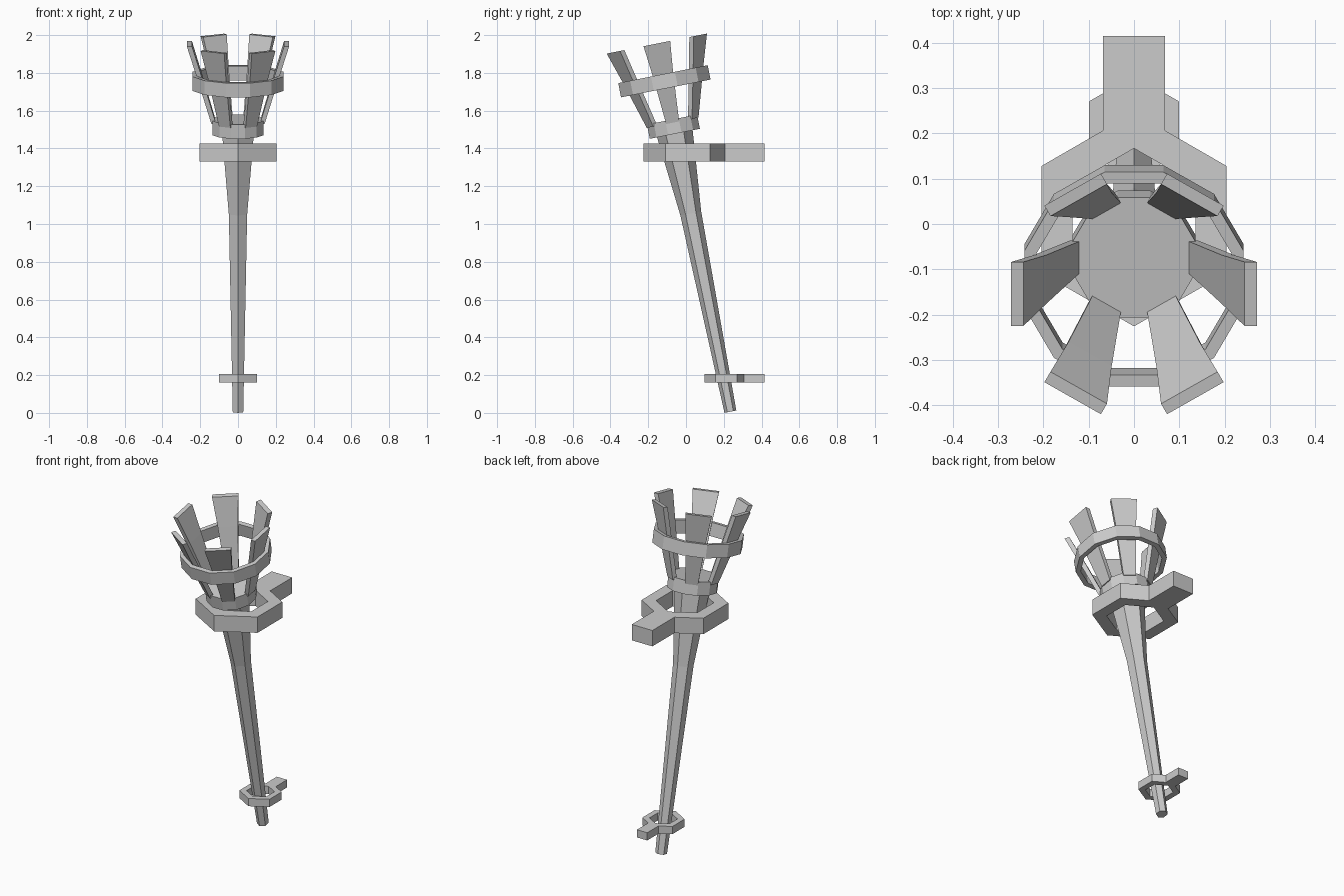
import bpy, bmesh
from math import sin, cos, pi, radians
from mathutils import Matrix

if "Cube" in bpy.data.objects:
    bpy.data.objects.remove(bpy.data.objects["Cube"])

# Leaning axis of the torch (local z runs up the handle)
TILT = Matrix.Translation((0, 0.235, 0.0065)) @ Matrix.Rotation(radians(11.3), 4, 'X')


def make(name, bm, matrix=Matrix()):
    bmesh.ops.recalc_face_normals(bm, faces=bm.faces)
    me = bpy.data.meshes.new(name)
    bm.to_mesh(me)
    bm.free()
    me.transform(matrix)
    ob = bpy.data.objects.new(name, me)
    bpy.context.collection.objects.link(ob)
    return ob


def loft(name, profile, sides, phase, matrix, closed=False):
    """Stack n-sided loops of (radius, height); closed joins last to first."""
    bm = bmesh.new()
    loops = [[bm.verts.new((r * cos(phase + 2 * pi * i / sides),
                            r * sin(phase + 2 * pi * i / sides), z))
              for i in range(sides)] for r, z in profile]
    pairs = list(zip(loops, loops[1:]))
    if closed:
        pairs.append((loops[-1], loops[0]))
    else:
        bm.faces.new(loops[0])
        bm.faces.new(loops[-1])
    for a, b in pairs:
        for i in range(sides):
            j = (i + 1) % sides
            bm.faces.new((a[i], a[j], b[j], b[i]))
    return make(name, bm, matrix)


# Tapered hexagonal handle
loft("handle", [(0.032, 0), (0.056, 1.07), (0.097, 1.51)], 6, pi / 2, TILT)

# Basket base and upper hoop, both twelve-sided
loft("basket_base", [(0.14, 1.50), (0.14, 1.577)], 12, pi / 12, TILT)
loft("basket_hoop", [(0.25, 1.745), (0.25, 1.822), (0.223, 1.822), (0.223, 1.745)],
     12, pi / 12, TILT, closed=True)

# Six bent slats: (height, inner radius, outer radius, half width)
SLAT = [(1.56, 0.116, 0.141, 0.035), (1.825, 0.194, 0.221, 0.055), (1.987, 0.244, 0.271, 0.072)]
for k in range(6):
    bm = bmesh.new()
    rows = [[bm.verts.new(p) for p in ((a, -w, z), (b, -w, z), (b, w, z), (a, w, z))]
            for z, a, b, w in SLAT]
    for lo, hi in zip(rows, rows[1:]):
        for i in range(4):
            j = (i + 1) % 4
            bm.faces.new((lo[i], lo[j], hi[j], hi[i]))
    bm.faces.new(rows[0])
    bm.faces.new(rows[-1])
    make(f"basket_slat_{k + 1}", bm, TILT @ Matrix.Rotation(k * pi / 3, 4, 'Z'))


# Wall brackets: hexagonal collar with an arm reaching back to the wall
def bracket(name, y, outer, inner, half, z0, z1, wall=0.415):
    loft(name + "_collar", [(outer, z0), (outer, z1), (inner, z1), (inner, z0)],
         6, pi / 2, Matrix.Translation((0, y, 0)), closed=True)
    # arm starts on the slanted collar faces, following their V shape
    tip, side = y + outer, y + outer - half * 0.577
    outline = [(-half, side), (0, tip), (half, side), (half, wall), (-half, wall)]
    bm = bmesh.new()
    f = bm.faces.new([bm.verts.new((px, py, z0)) for px, py in outline])
    ext = bmesh.ops.extrude_face_region(bm, geom=[f])
    bmesh.ops.translate(bm, vec=(0, 0, z1 - z0),
                        verts=[v for v in ext["geom"] if isinstance(v, bmesh.types.BMVert)])
    make(name + "_arm", bm)


bracket("upper_bracket", 0.01, 0.236, 0.157, 0.068, 1.33, 1.425)
bracket("lower_bracket", 0.213, 0.115, 0.076, 0.034, 0.16, 0.206)
